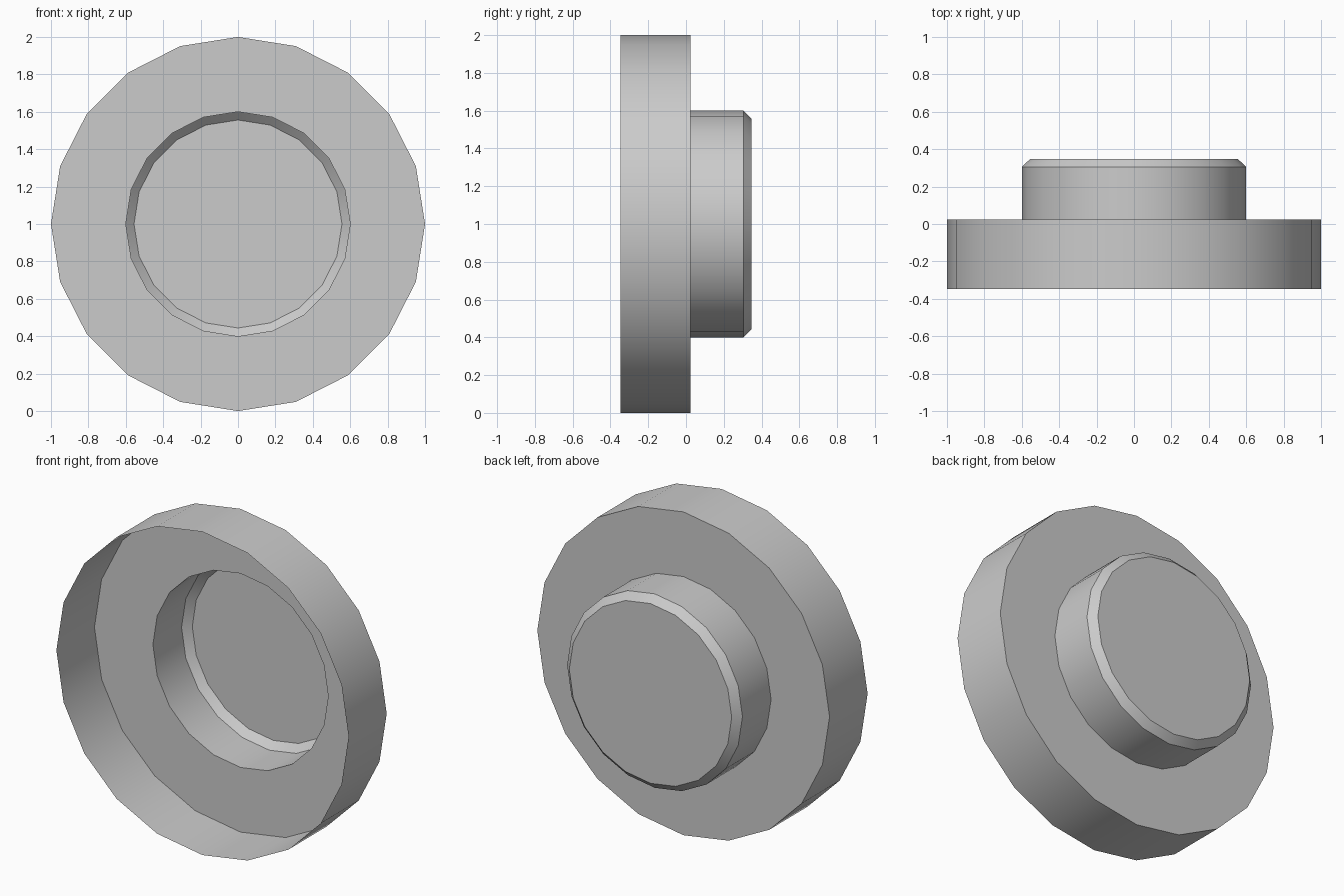
import bpy
import bmesh
from math import sin, cos, tau, radians

if "Cube" in bpy.data.objects:
    bpy.data.objects.remove(bpy.data.objects["Cube"])

SIDES = 20
CENTRE_Z = 1.0
# (radius, y) from the open front rim to the back cap
PROFILE = [(1.0, -0.347), (1.0, 0.025), (0.6, 0.025), (0.6, 0.305), (0.556, 0.347)]


def ring(bm, radius, y):
    return [bm.verts.new((radius * sin(tau * i / SIDES), y,
                          CENTRE_Z + radius * cos(tau * i / SIDES)))
            for i in range(SIDES)]


bm = bmesh.new()
rings = [ring(bm, r, y) for r, y in PROFILE]

# Rim wall, flange, hub wall and chamfer: a single open sheet
for a, b in zip(rings, rings[1:]):
    for i in range(SIDES):
        j = (i + 1) % SIDES
        bm.faces.new((a[i], a[j], b[j], b[i]))

# Flat back cap
cap = bm.faces.new(rings[-1])

# Face the sheet outwards, towards +y at the cap
bmesh.ops.recalc_face_normals(bm, faces=bm.faces[:])
bm.normal_update()
if cap.normal.y < 0:
    bmesh.ops.reverse_faces(bm, faces=bm.faces[:])

mesh = bpy.data.meshes.new("flanged_cap")
bm.to_mesh(mesh)
bm.free()
cap_obj = bpy.data.objects.new("flanged_cap", mesh)
bpy.context.collection.objects.link(cap_obj)

# Smooth walls, sharp rims and chamfer edges
bpy.context.view_layer.objects.active = cap_obj
cap_obj.select_set(True)
bpy.ops.object.shade_smooth_by_angle(angle=radians(30))
